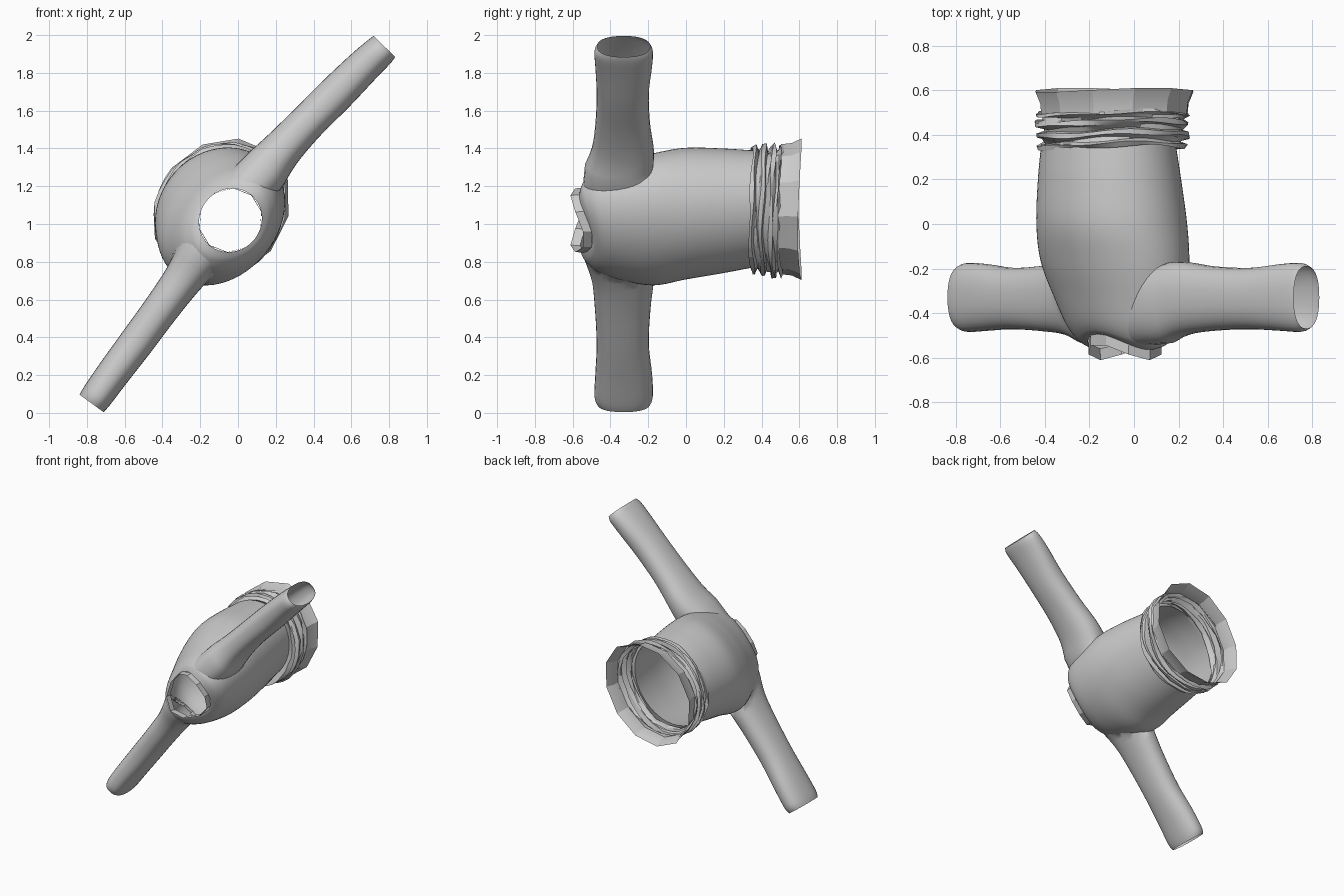
import bpy, bmesh, math, random
from mathutils import Vector
from mathutils.bvhtree import BVHTree

if "Cube" in bpy.data.objects:
    bpy.data.objects.remove(bpy.data.objects["Cube"])

random.seed(4)
A = math.radians(50)                        # sleeve-to-sleeve direction in the xz plane
U = Vector((math.cos(A), 0, math.sin(A)))
V = Vector((-math.sin(A), 0, math.cos(A)))
Y = Vector((0, 1, 0))


def spline(rows, steps):
    """Catmull-Rom interpolation of parameter rows."""
    out = []
    for i in range(len(rows) - 1):
        p0, p1, p2, p3 = (rows[min(max(j, 0), len(rows) - 1)] for j in range(i - 1, i + 3))
        for k in range(steps):
            t = k / steps
            out.append([b + .5 * t * (c - a + t * (2*a - 5*b + 4*c - d + t * (3*(b - c) + d - a)))
                        for a, b, c, d in zip(p0, p1, p2, p3)])
    return out + [list(rows[-1])]


def loft(rings):
    bm = bmesh.new()
    vs = [[bm.verts.new(p) for p in r] for r in rings]
    n = len(vs[0])
    for a, b in zip(vs, vs[1:]):
        for i in range(n):
            bm.faces.new((a[i], a[(i + 1) % n], b[(i + 1) % n], b[i]))
    bmesh.ops.recalc_face_normals(bm, faces=bm.faces)
    return bm


def finish(bm, name, angle):
    me = bpy.data.meshes.new(name)
    bm.to_mesh(me)
    bm.free()
    ob = bpy.data.objects.new(name, me)
    bpy.context.collection.objects.link(ob)
    bpy.ops.object.select_all(action='DESELECT')
    ob.select_set(True)
    bpy.context.view_layer.objects.active = ob
    bpy.ops.object.shade_smooth_by_angle(angle=math.radians(angle))
    return ob


def body_ring(y, cx, cz, a, b, saddle=0, n=72):
    """Ellipse around the y axis; saddle pulls the shoulder sides forward."""
    out = []
    for i in range(n):
        t = math.tau * i / n
        p = Vector((cx, y - saddle * math.cos(2 * t), cz))
        out.append(p + U * a * math.cos(t) + V * b * math.sin(t))
    return out


# torso: y, centre x, centre z, half width, half depth, saddle
torso = [(.36, -.115, 1.08, .325, .285, 0), (.2, -.11, 1.07, .347, .303, 0),
         (0, -.1, 1.055, .37, .315, 0), (-.17, -.085, 1.025, .385, .293, 0),
         (-.33, -.06, 1.015, .35, .255, .01), (-.45, -.045, 1.015, .30, .222, .025),
         (-.51, -.04, 1.02, .235, .19, .035), (-.53, -.04, 1.02, .172, .162, .035)]
body = loft([body_ring(*r) for r in spline(torso, 7)])
tree = BVHTree.FromBMesh(body)

# sleeves: x, z, centre y, half height along y, half thickness
upper = [(.14, 1.28, -.36, .185, .13), (.23, 1.39, -.335, .165, .108), (.36, 1.53, -.335, .145, .098),
         (.52, 1.69, -.335, .138, .098), (.66, 1.83, -.33, .15, .092), (.745, 1.91, -.33, .155, .086),
         (.775, 1.94, -.33, .14, .08)]
lower = [(-.2, .84, -.36, .185, .13), (-.29, .71, -.335, .165, .105), (-.40, .56, -.335, .148, .095),
         (-.54, .37, -.335, .138, .092), (-.66, .21, -.33, .15, .088), (-.745, .092, -.33, .155, .084),
         (-.775, .05, -.33, .14, .078)]
for name, path in (("upper_sleeve", upper), ("lower_sleeve", lower)):
    first, last = path[0], path[-1]
    d = Vector((last[0] - first[0], 0, last[1] - first[1])).normalized()
    w = d.cross(Y)
    rings = []
    for x, z, y, h, k in spline(path, 4):
        ring = []
        for i in range(32):
            t = math.tau * i / 32
            c, s = math.cos(t), math.sin(t)
            ring.append(Vector((x, y, z)) + Y * h * math.copysign(abs(c) ** .85, c)
                        + w * k * math.copysign(abs(s) ** .85, s))
        rings.append(ring)
    # armhole: seat the first ring on the torso, drop any ring still inside
    seat = []
    for p in rings[0]:
        hit = tree.ray_cast(p + d * .6, -d)[0]
        seat.append(hit - d * .004 if hit else p)
    rings = [[q if (q - s).dot(d) > 0 else s + d * .001 for q, s in zip(r, seat)] for r in rings]
    finish(loft([seat] + rings[1:]), name, 50)
    # open the torso under the sleeve
    base = Vector((first[0], first[2], first[1]))
    gone = []
    for f in body.faces:
        if all((v.co - base).dot(d) > -.25 and
               ((v.co - base).dot(Y) / first[3]) ** 2 + ((v.co - base).dot(w) / first[4]) ** 2 < .95
               for v in f.verts):
            gone.append(f)
    bmesh.ops.delete(body, geom=gone, context='FACES')
finish(body, "torso", 60)

# neckband: short faceted strip
finish(loft([body_ring(-.525, -.04, 1.02, .175, .165, .035, 10),
             body_ring(-.575, -.04, 1.02, .172, .165, .037, 10)]), "neckband", 20)

# bunched waistband: irregular folds, starting on the torso's last ring
folds = [(.342, .33), (.36, .342), (.372, .312), (.385, .318), (.395, .345), (.415, .345),
         (.422, .312), (.437, .32), (.447, .35), (.465, .352), (.472, .32), (.487, .325),
         (.492, .35), (.505, .34)]
rings = [body_ring(.36, -.115, 1.08, .325, .285, 0, 36)]
for y, r in folds:
    ph, ph2 = random.uniform(0, 6.28), random.uniform(0, 6.28)
    ring = body_ring(y, -.095, 1.072, r + .02, r - .022, 0, 36)
    for i, p in enumerate(ring):
        t = math.tau * i / 36
        out = (p - Vector((-.095, p.y, 1.072))).normalized()
        p += out * (.008 * math.sin(3 * t + ph) + random.uniform(-.005, .005))
        p.y += .010 * math.sin(2 * t + 1) + .005 * math.sin(5 * t + ph2)
    rings.append(ring)
finish(loft(rings), "waist_folds", 25)

# flared faceted cuff
cuff = []
for y, a, b in ((.495, .365, .318), (.55, .372, .322), (.602, .398, .342)):
    ring = body_ring(y, -.088, 1.078, a, b, 0, 12)
    for i, p in enumerate(ring):
        p.y += .010 * math.sin(2 * math.tau * i / 12 + 1)
    cuff.append(ring)
finish(loft(cuff), "waist_cuff", 20)
